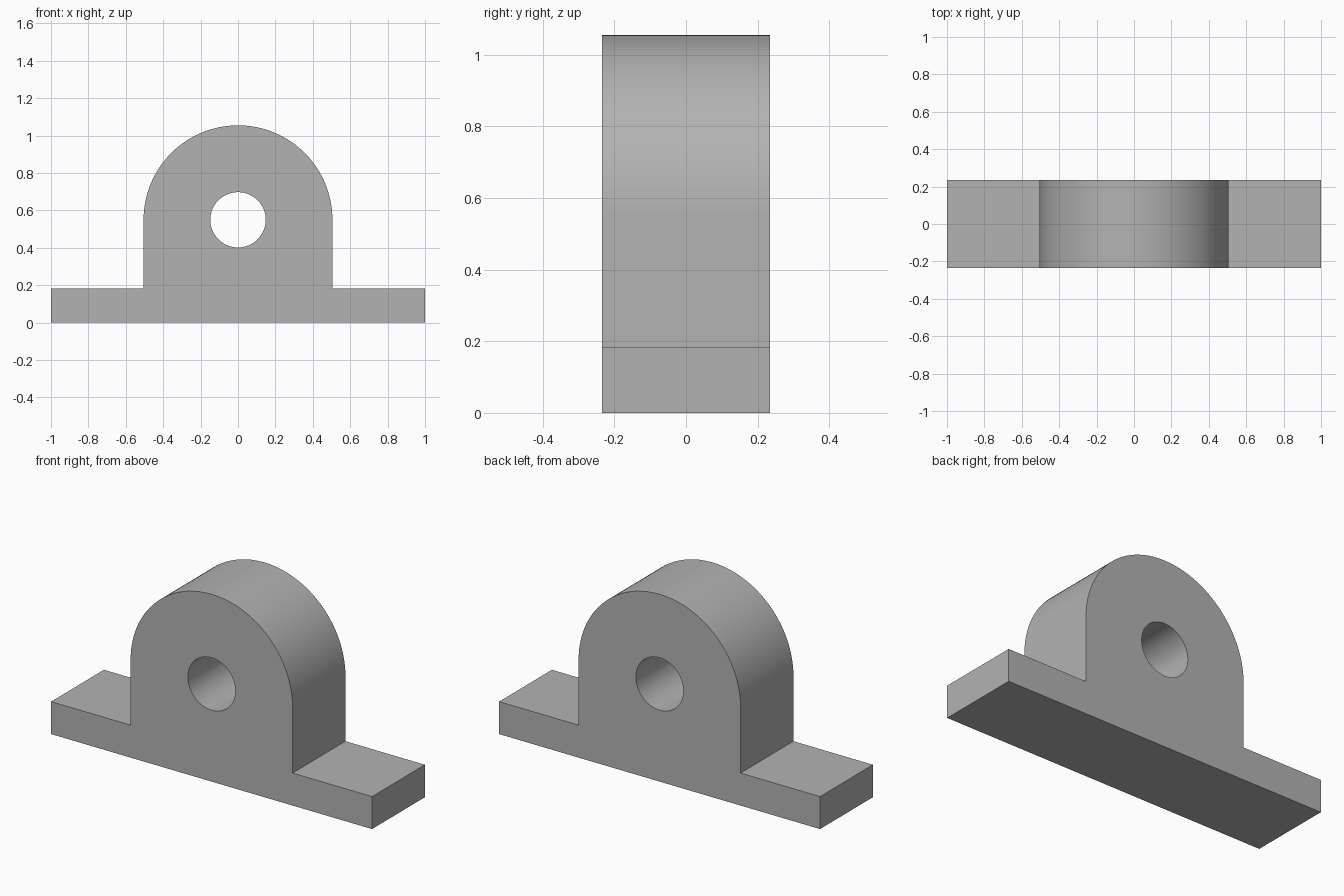
import bpy, bmesh
from math import cos, sin, pi, radians

if "Cube" in bpy.data.objects:
    bpy.data.objects.remove(bpy.data.objects["Cube"], do_unlink=True)

HALF_LENGTH, HALF_DEPTH = 1.0, 0.235
FOOT_TOP, BORE_Z = 0.183, 0.55
HOUSING_R, BORE_R = 0.505, 0.148


def arc(radius, start, end, steps):
    """Points (x, z) along an arc about the bore axis."""
    angles = [start + (end - start) * i / steps for i in range(steps + 1)]
    return [(radius * cos(a), BORE_Z + radius * sin(a)) for a in angles]


def add_loop(bm, points):
    verts = [bm.verts.new((x, -HALF_DEPTH, z)) for x, z in points]
    return [bm.edges.new((v, verts[i - 1])) for i, v in enumerate(verts)]


# Grey material
grey = bpy.data.materials.new("plain grey")
grey.use_nodes = True
colour = (0.45, 0.45, 0.45, 1)
grey.diffuse_color = colour
grey.node_tree.nodes["Principled BSDF"].inputs["Base Color"].default_value = colour

# Side profile: flat feet, upright sides and a round top
right_foot = [(HALF_LENGTH, 0), (HALF_LENGTH, FOOT_TOP), (HOUSING_R, FOOT_TOP)]
left_foot = [(-x, z) for x, z in reversed(right_foot)]
outline = right_foot + arc(HOUSING_R, 0, pi, 64) + left_foot

# Profile with its bore, filled and extruded through the depth
bm = bmesh.new()
edges = add_loop(bm, outline) + add_loop(bm, arc(BORE_R, 0, 2 * pi, 48)[:-1])
bmesh.ops.triangle_fill(bm, edges=edges, use_beauty=True, use_dissolve=False)
result = bmesh.ops.extrude_face_region(bm, geom=bm.faces[:], use_keep_orig=True)
moved = [g for g in result["geom"] if isinstance(g, bmesh.types.BMVert)]
bmesh.ops.translate(bm, verts=moved, vec=(0, 2 * HALF_DEPTH, 0))
bmesh.ops.recalc_face_normals(bm, faces=bm.faces[:])

mesh = bpy.data.meshes.new("bearing_block")
bm.to_mesh(mesh)
bm.free()
mesh.materials.append(grey)
block = bpy.data.objects.new("bearing_block", mesh)
bpy.context.collection.objects.link(block)

# Smooth round walls, sharp corners
bpy.ops.object.select_all(action="DESELECT")
block.select_set(True)
bpy.context.view_layer.objects.active = block
bpy.ops.object.shade_smooth_by_angle(angle=radians(30))
